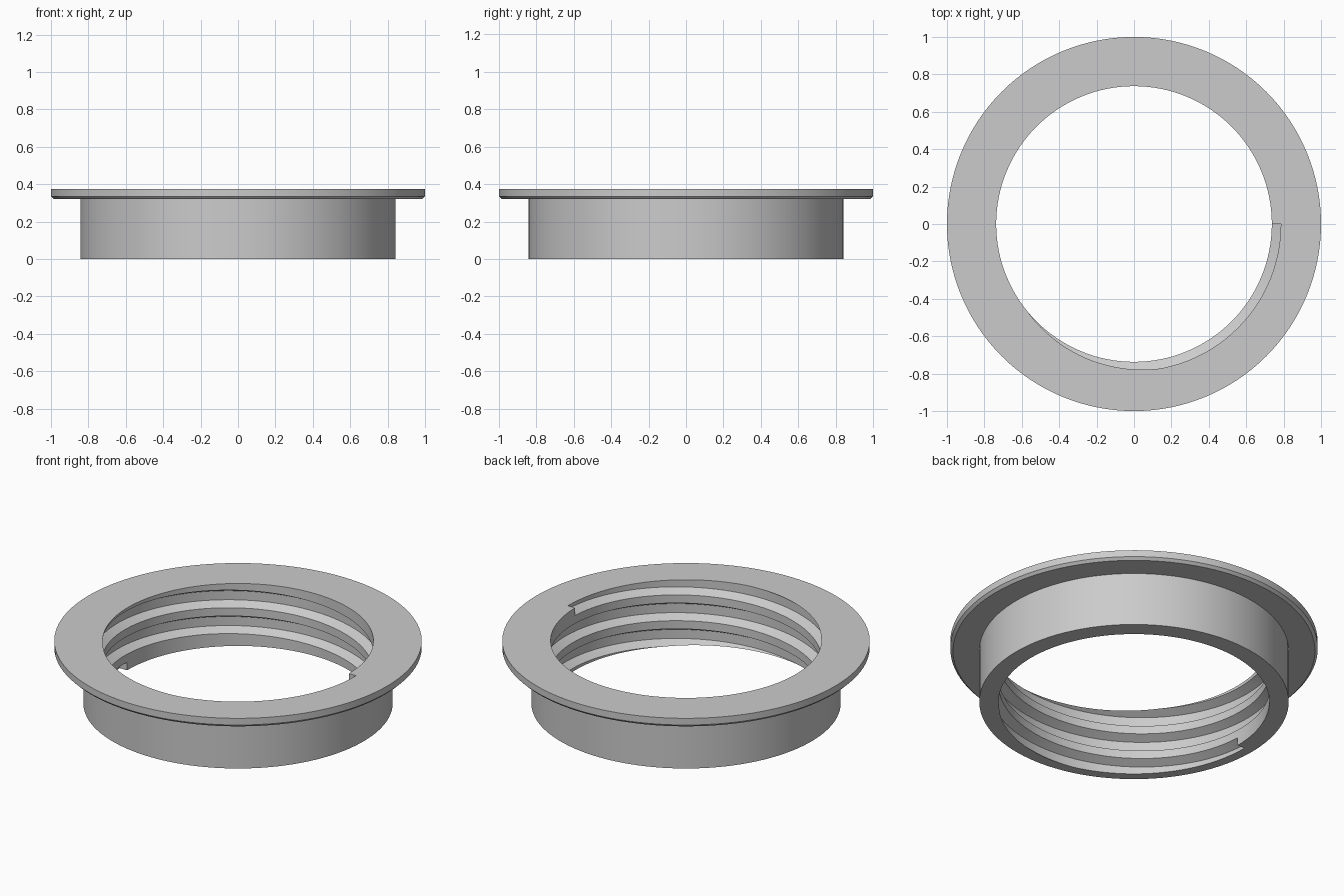
import bpy, bmesh, math

SEGMENTS = 128
PITCH = 0.155
THREAD_START = -540      # degrees, at the bottom rim
THREAD_END = 360         # degrees, at the top rim
THREAD_BASE = -0.005     # groove centre height at the start

default = bpy.data.objects.get("Cube")
if default:
    bpy.data.objects.remove(default, do_unlink=True)

grey = bpy.data.materials.new("plain_grey")
grey.use_nodes = True
grey.diffuse_color = (0.6, 0.6, 0.6, 1)
grey.node_tree.nodes["Principled BSDF"].inputs["Base Color"].default_value = (0.6, 0.6, 0.6, 1)


def sweep(name, profile, start, end, rise=0.0, base=0.0):
    """Sweep a closed (radius, height) profile around z, climbing by rise per turn."""
    bm = bmesh.new()
    steps = round(SEGMENTS * (end - start) / 360)
    closed = rise == 0
    rings = []
    for i in range(steps if closed else steps + 1):
        turn = i / SEGMENTS
        a = math.radians(start) + math.tau * turn
        rings.append([bm.verts.new((r * math.cos(a), r * math.sin(a), z + base + rise * turn))
                      for r, z in profile])
    pairs = list(zip(rings, rings[1:]))
    if closed:
        pairs.append((rings[-1], rings[0]))
    else:
        bm.faces.new(rings[0])
        bm.faces.new(rings[-1])
    n = len(profile)
    for p, q in pairs:
        for j in range(n):
            k = (j + 1) % n
            bm.faces.new((p[j], q[j], q[k], p[k]))
    bmesh.ops.recalc_face_normals(bm, faces=bm.faces)
    mesh = bpy.data.meshes.new(name)
    bm.to_mesh(mesh)
    bm.free()
    mesh.materials.append(grey)
    obj = bpy.data.objects.new(name, mesh)
    bpy.context.collection.objects.link(obj)
    return obj


# Collar with a chamfered flange at the top
collar = sweep("threaded_collar", [
    (0.737, 0), (0.842, 0), (0.842, 0.32), (0.985, 0.32),
    (1.0, 0.335), (1.0, 0.375), (0.737, 0.375)], 0, 360)

# Helical groove for the internal thread
groove = sweep("thread_cutter", [
    (0.717, -0.064), (0.785, -0.027), (0.785, 0.027), (0.717, 0.064)],
    THREAD_START, THREAD_END, PITCH, THREAD_BASE)
groove.hide_render = True

# Cut the thread
cut = collar.modifiers.new("thread", 'BOOLEAN')
cut.operation = 'DIFFERENCE'
cut.solver = 'EXACT'
cut.object = groove
bpy.ops.object.select_all(action='DESELECT')
bpy.context.view_layer.objects.active = collar
collar.select_set(True)
bpy.ops.object.modifier_apply(modifier=cut.name)
bpy.data.objects.remove(groove, do_unlink=True)

bpy.ops.object.shade_smooth_by_angle(angle=math.radians(25))
